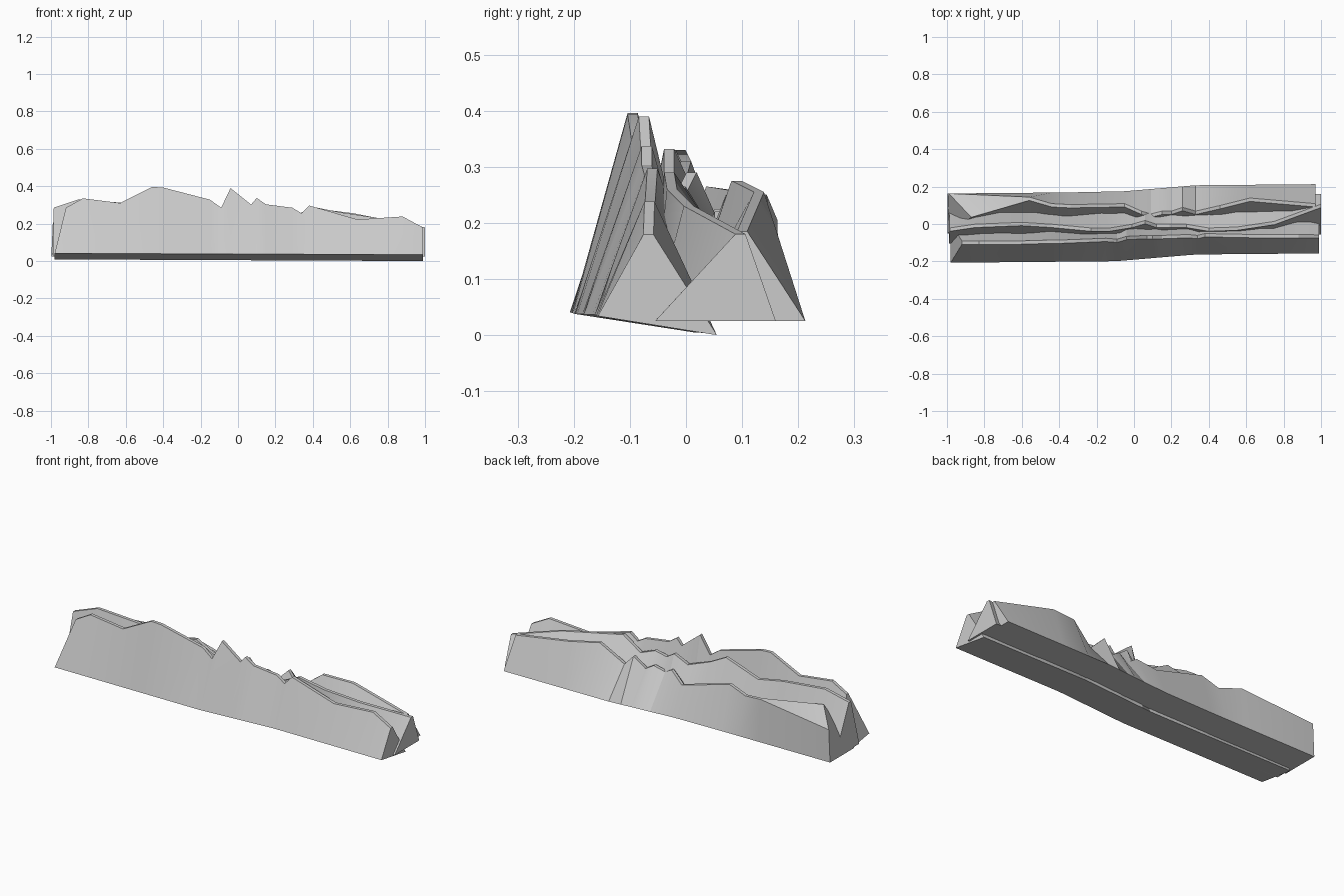
import bpy, bmesh, math


def bend(x):
    """Sideways shift of the base line: left part sits nearer the front."""
    pts = [(-1, -0.05), (-0.1, -0.042), (0.33, -0.006), (1, 0)]
    for (x0, y0), (x1, y1) in zip(pts, pts[1:]):
        if x <= x1:
            return y0 + (y1 - y0) * max(0, x - x0) / (x1 - x0)
    return 0


def ridge(name, crest, front, back, z_front, z_back, ends, width=0.018,
          first_back=None):
    """Jagged ridge: trapezoid sections along x, crest = (x, y, z).
    first_back moves the rear crest corner of the left end."""
    bm = bmesh.new()
    rows = []
    last = len(crest) - 1
    for i, (x, y, z) in enumerate(crest):
        bx = ends[0] if i == 0 else ends[1] if i == last else x
        t = (bx + 1) / 2
        zf = z_front[0] + (z_front[1] - z_front[0]) * t
        zb = z_back[0] + (z_back[1] - z_back[0]) * t
        s = bend(bx)
        rear = (x, y + width / 2, z)
        if i == 0 and first_back:
            rear = first_back
        rows.append([bm.verts.new(p) for p in (
            (bx, front + s, zf), (x, y - width / 2, z),
            rear, (bx, back + s, zb))])
    for a, b in zip(rows, rows[1:]):
        for k in range(4):
            n = (k + 1) % 4
            bm.faces.new((a[k], b[k], b[n], a[n]))
    bm.faces.new(rows[0])
    bm.faces.new(rows[-1][::-1])
    bmesh.ops.recalc_face_normals(bm, faces=bm.faces)
    mesh = bpy.data.meshes.new(name)
    bm.to_mesh(mesh)
    bm.free()
    ob = bpy.data.objects.new(name, mesh)
    bpy.context.collection.objects.link(ob)
    bpy.ops.object.select_all(action='DESELECT')
    ob.select_set(True)
    bpy.context.view_layer.objects.active = ob
    bpy.ops.object.shade_smooth_by_angle(angle=math.radians(25))


# Front ridge, tallest, on a tilted base
ridge("front_ridge", [
    (-0.92, -0.10, 0.285), (-0.83, -0.10, 0.335), (-0.63, -0.10, 0.31),
    (-0.46, -0.095, 0.396), (-0.40, -0.095, 0.393), (-0.15, -0.085, 0.328),
    (-0.09, -0.09, 0.285), (-0.04, -0.075, 0.39), (0.07, -0.07, 0.302),
    (0.10, -0.07, 0.337), (0.15, -0.07, 0.303), (0.29, -0.065, 0.285),
    (0.34, -0.07, 0.255), (0.38, -0.06, 0.297), (0.64, -0.065, 0.222),
    (0.88, -0.065, 0.238), (0.99, -0.067, 0.179)],
    -0.157, 0.055, (0.041, 0.034), (0.009, 0), (-0.98, 0.99))

# Middle ridge, crest drifting to the back at the right end
ridge("middle_ridge", [
    (-0.985, -0.03, 0.285), (-0.85, -0.01, 0.33), (-0.60, 0.0, 0.31),
    (-0.44, -0.01, 0.275), (-0.23, -0.03, 0.332), (-0.13, -0.03, 0.28),
    (-0.01, -0.01, 0.24), (0.06, 0.01, 0.29), (0.12, -0.01, 0.25),
    (0.19, -0.01, 0.265), (0.28, -0.01, 0.23), (0.40, -0.03, 0.29),
    (0.55, -0.025, 0.26), (0.75, 0.005, 0.23), (1.0, 0.097, 0.18)],
    -0.055, 0.16, (0.025, 0.025), (0.025, 0.025), (-0.99, 1.0))

# Back ridge, lowest, with a crest that wanders sideways
ridge("back_ridge", [
    (-0.87, 0.045, 0.265), (-0.56, 0.135, 0.25),
    (-0.44, 0.10, 0.225), (-0.34, 0.095, 0.26), (-0.05, 0.10, 0.18),
    (0.04, 0.06, 0.225), (0.09, 0.045, 0.195), (0.15, 0.06, 0.22),
    (0.20, 0.06, 0.19), (0.26, 0.08, 0.25), (0.33, 0.06, 0.18),
    (0.46, 0.09, 0.275), (0.62, 0.13, 0.255), (0.97, 0.10, 0.185)],
    0.0, 0.213, (0.025, 0.025), (0.025, 0.025), (-0.998, 0.97),
    first_back=(-0.99, 0.163, 0.205))
